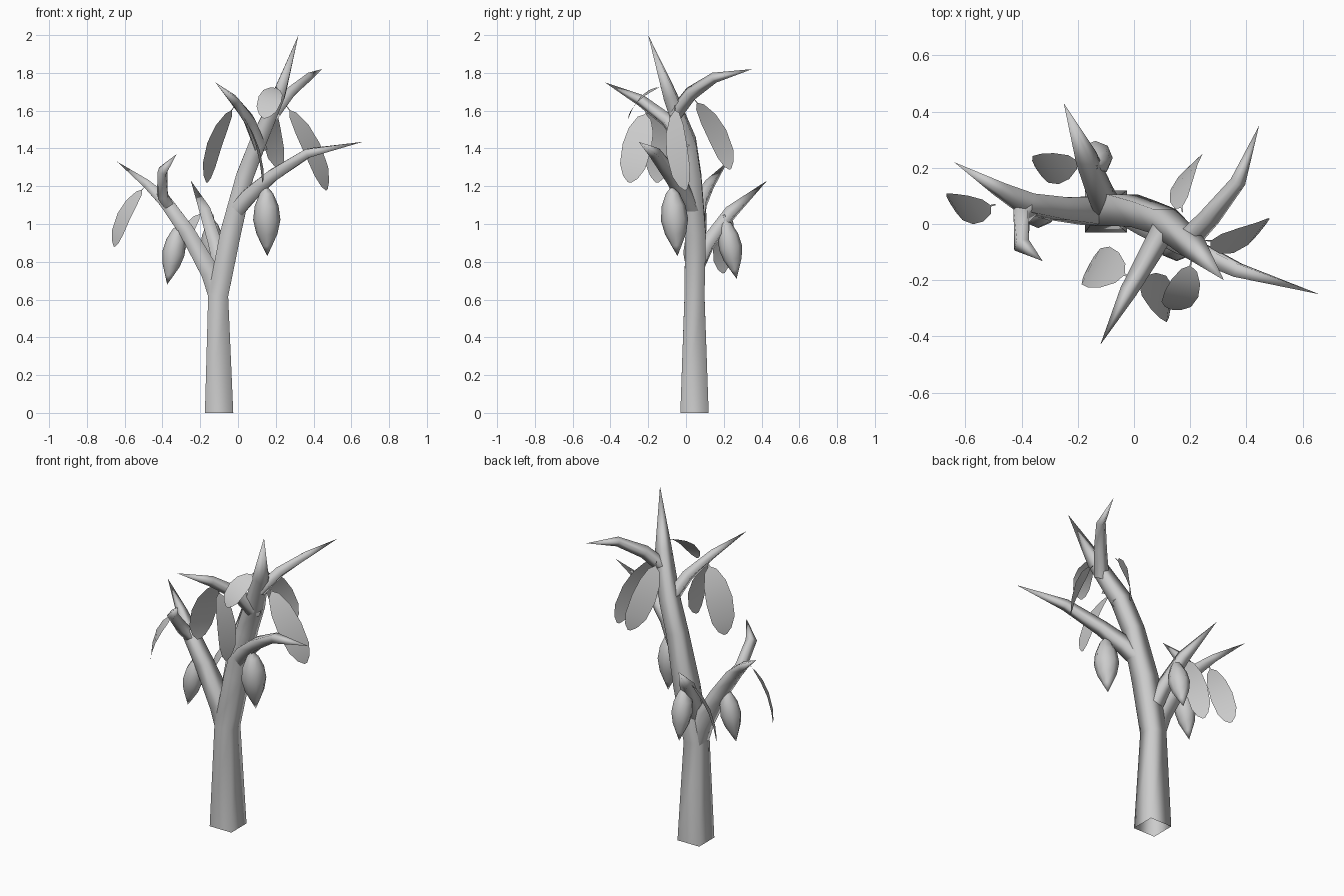
import bpy, bmesh, math
from mathutils import Vector as V

if "Cube" in bpy.data.objects:
    bpy.data.objects.remove(bpy.data.objects["Cube"])


def finish(bm, name):
    bmesh.ops.recalc_face_normals(bm, faces=bm.faces)
    me = bpy.data.meshes.new(name)
    bm.to_mesh(me)
    bm.free()
    for p in me.polygons:
        p.use_smooth = True
    ob = bpy.data.objects.new(name, me)
    bpy.context.collection.objects.link(ob)
    return ob


def rings_to_mesh(bm, rings):
    # Bridge successive rings; a one-vertex ring is a pointed end
    for a, b in zip(rings, rings[1:]):
        n = max(len(a), len(b))
        for i in range(n):
            j = (i + 1) % n
            if len(b) == 1:
                bm.faces.new((a[i], a[j], b[0]))
            elif len(a) == 1:
                bm.faces.new((a[0], b[j], b[i]))
            else:
                bm.faces.new((a[i], a[j], b[j], b[i]))


def limb(name, path):
    # Four-sided tapering tube: (x, y, z, half width)
    bm = bmesh.new()
    pts = [V(p[:3]) for p in path]
    rings = []
    for i, p in enumerate(pts):
        h = path[i][3]
        if h == 0:
            rings.append([bm.verts.new(p)])
            continue
        t = (pts[min(i + 1, len(pts) - 1)] - pts[max(i - 1, 0)]).normalized()
        if i == 0 and p.z == 0:
            t = V((0, 0, 1))
        u = V((0, 1, 0)).cross(t).normalized()
        v = t.cross(u)
        rings.append([bm.verts.new(p + h * (a * u + b * v))
                      for a, b in ((1, 1), (-1, 1), (-1, -1), (1, -1))])
    rings_to_mesh(bm, rings)
    return finish(bm, name)


def leaf(name, top, tip, wide, bulge=0.03):
    # Curved blade with a short thin stem at the top
    bm = bmesh.new()
    top, tip, wide = V(top), V(tip), V(wide)
    n = (tip - top).cross(wide).normalized()
    if n.z < 0:
        n = -n
    rows = []
    for t, w in ((-0.07, .04), (0, .06), (.06, .5), (.25, .92), (.5, 1.08),
                 (.78, .95), (.93, .55), (1, .12)):
        c = top.lerp(tip, t) + n * bulge * (1 - (2 * t - 1) ** 2)
        rows.append([bm.verts.new(c + wide * w * s / 2) for s in (-1, 1)])
    for a, b in zip(rows, rows[1:]):
        bm.faces.new((a[0], a[1], b[1], b[0]))
    return finish(bm, name)


def fruit(name, top, tip, r):
    # Pointed pod turned around a slightly tilted axis
    bm = bmesh.new()
    top, tip = V(top), V(tip)
    d = (tip - top).normalized()
    u = V((0, 1, 0)).cross(d).normalized()
    v = d.cross(u)
    rings = []
    for t, k in ((-.06, .1), (.02, .12), (.1, .5), (.28, .9), (.48, 1.03),
                 (.68, .8), (.85, .38), (1, 0)):
        c = top.lerp(tip, t)
        if k == 0:
            rings.append([bm.verts.new(c)])
        else:
            rings.append([bm.verts.new(c + r * k * (math.cos(a) * u + math.sin(a) * v))
                          for a in [math.tau * i / 8 for i in range(8)]])
    rings_to_mesh(bm, rings)
    return finish(bm, name)


# Trunk and branches
limb("trunk", [(-.10, .045, 0, .075), (-.105, .045, .62, .053), (-.04, .05, .95, .055),
               (.035, .035, 1.25, .046), (.105, .01, 1.43, .044),
               (.215, -.085, 1.68, .034), (.32, -.2, 2.0, 0)])
limb("left_branch", [(-.10, .045, .6, .05), (-.145, .047, .74, .05), (-.27, .055, .96, .04),
                     (-.385, .075, 1.12, .034), (-.48, .125, 1.21, .022), (-.64, .22, 1.33, 0)])
limb("left_twig", [(-.36, .07, 1.09, .026), (-.4, .03, 1.15, .026),
                   (-.4, -.075, 1.28, .023), (-.325, -.132, 1.37, 0)])
limb("back_branch", [(-.09, .05, .76, .038), (-.12, .11, .89, .036),
                     (-.17, .235, 1.06, .03), (-.25, .43, 1.23, 0)])
limb("right_branch", [(.0, .03, 1.08, .04), (.06, -.005, 1.15, .04), (.18, -.075, 1.255, .032),
                      (.37, -.165, 1.375, .024), (.66, -.25, 1.435, 0)])
limb("front_branch", [(.12, .01, 1.40, .032), (.06, -.1, 1.55, .028),
                      (-.02, -.24, 1.655, .022), (-.12, -.43, 1.75, 0)])
limb("upper_back_branch", [(.19, -.06, 1.58, .03), (.27, .025, 1.69, .027),
                           (.37, .15, 1.775, .02), (.445, .35, 1.82, 0)])

# Leaves
leaves = [((-.51, .065, 1.18), (-.655, .075, .88), (-.06, .10, .03)),
          ((.275, -.06, 1.6), (.47, .0, 1.18), (.075, .10, .05)),
          ((.17, .06, 1.64), (.23, .235, 1.29), (.09, .085, .05)),
          ((.02, -.215, 1.58), (.13, -.30, 1.22), (.02, .14, -.03)),
          ((.20, -.15, 1.72), (.135, -.305, 1.56), (.11, -.02, -.03)),
          ((-.035, -.18, 1.6), (-.165, -.155, 1.22), (.07, .135, -.02)),
          ((-.205, .225, 1.05), (-.35, .2, .74), (-.06, .10, .03))]
for i, (a, b, w) in enumerate(leaves):
    leaf(f"leaf_{i + 1}", a, b, w)

# Hanging fruit
fruit("fruit_left", (-.31, .05, 1.0), (-.375, .04, .68), .058)
fruit("fruit_back", (-.135, .205, 1.03), (-.14, .268, .71), .06)
fruit("fruit_right", (.15, -.075, 1.2), (.155, -.045, .83), .07)
